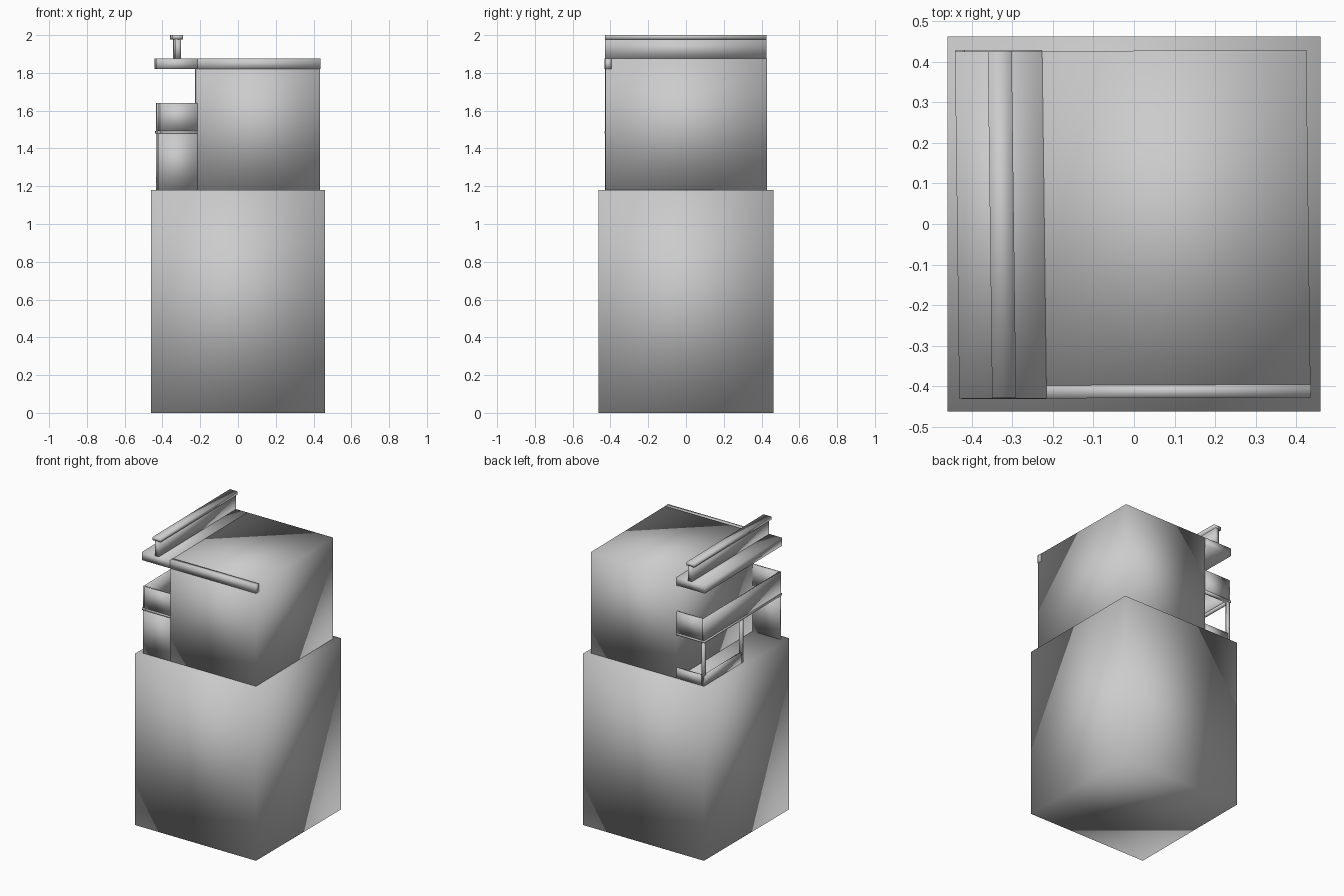
import bpy, bmesh
from mathutils import Matrix, Vector

if "Cube" in bpy.data.objects:
    bpy.data.objects.remove(bpy.data.objects["Cube"])

# The upper storey is slightly skewed: x drifts left towards the back
SKEW = Matrix(((1, -0.0125, 0, 0), (0.004, 1, 0, 0), (0, 0, 1, 0), (0, 0, 0, 1)))


def add_boxes(name, boxes, matrix=SKEW):
    """One smooth-shaded object made of boxes given as (x0, x1, y0, y1, z0, z1)."""
    bm = bmesh.new()
    for x0, x1, y0, y1, z0, z1 in boxes:
        m = (matrix
             @ Matrix.Translation(((x0 + x1) / 2, (y0 + y1) / 2, (z0 + z1) / 2))
             @ Matrix.Diagonal(Vector((x1 - x0, y1 - y0, z1 - z0, 1))))
        bmesh.ops.create_cube(bm, size=1, matrix=m)
    for f in bm.faces:
        f.smooth = True
    me = bpy.data.meshes.new(name)
    bm.to_mesh(me)
    bm.free()
    ob = bpy.data.objects.new(name, me)
    bpy.context.collection.objects.link(ob)
    return ob


def u_wall(x0, x1, y, t, z0, z1):
    """Three thin walls round the open side: left, front and back."""
    return [(x0, x0 + t, -y, y, z0, z1),
            (x0 + t, x1, -y, -y + t, z0, z1),
            (x0 + t, x1, y - t, y, z0, z1)]


H = 0.427          # half depth of the upper storey
L = -0.43          # outer left face of the porch
W = -0.221         # left wall of the room
BASE, TOP = 1.18, 1.875

# Lower block
add_boxes("lower_block", [(-0.46, 0.46, -0.462, 0.462, 0, BASE)], Matrix.Identity(4))

# Closed room, front fascia and roof slab overhanging the porch
add_boxes("upper_room", [(W, 0.43, -H, H, BASE, TOP)])
add_boxes("roof_fascia", [(W, 0.431, -H - 0.002, -H + 0.03, 1.82, TOP + 0.001)])
add_boxes("roof_overhang", [(-0.436, W, -H - 0.002, H, 1.82, TOP)])

# Porch: solid front wall, posts, low wall along the rear half
add_boxes("porch_front_wall", [(L, W, -H, -H + 0.015, BASE, 1.48)])
add_boxes("porch_posts", [(L, L + 0.02, y - 0.02, y, BASE, 1.48) for y in (H, 0.01)])
add_boxes("porch_low_wall", [(L, L + 0.015, 0.0, H, BASE, 1.25),
                             (L + 0.015, W, H - 0.015, H, BASE, 1.25)])

# Upper parapet band with a thin ledge beneath
add_boxes("parapet_ledge", u_wall(L - 0.004, W, H + 0.003, 0.022, 1.478, 1.492))
add_boxes("parapet_band", u_wall(L, W, H, 0.012, 1.492, 1.64))

# Rooftop beam with a wider cap
add_boxes("rooftop_web", [(-0.338, -0.308, -H, H, TOP, 1.98)])
add_boxes("rooftop_cap", [(-0.355, -0.296, -H, H, 1.978, 2.0)])
